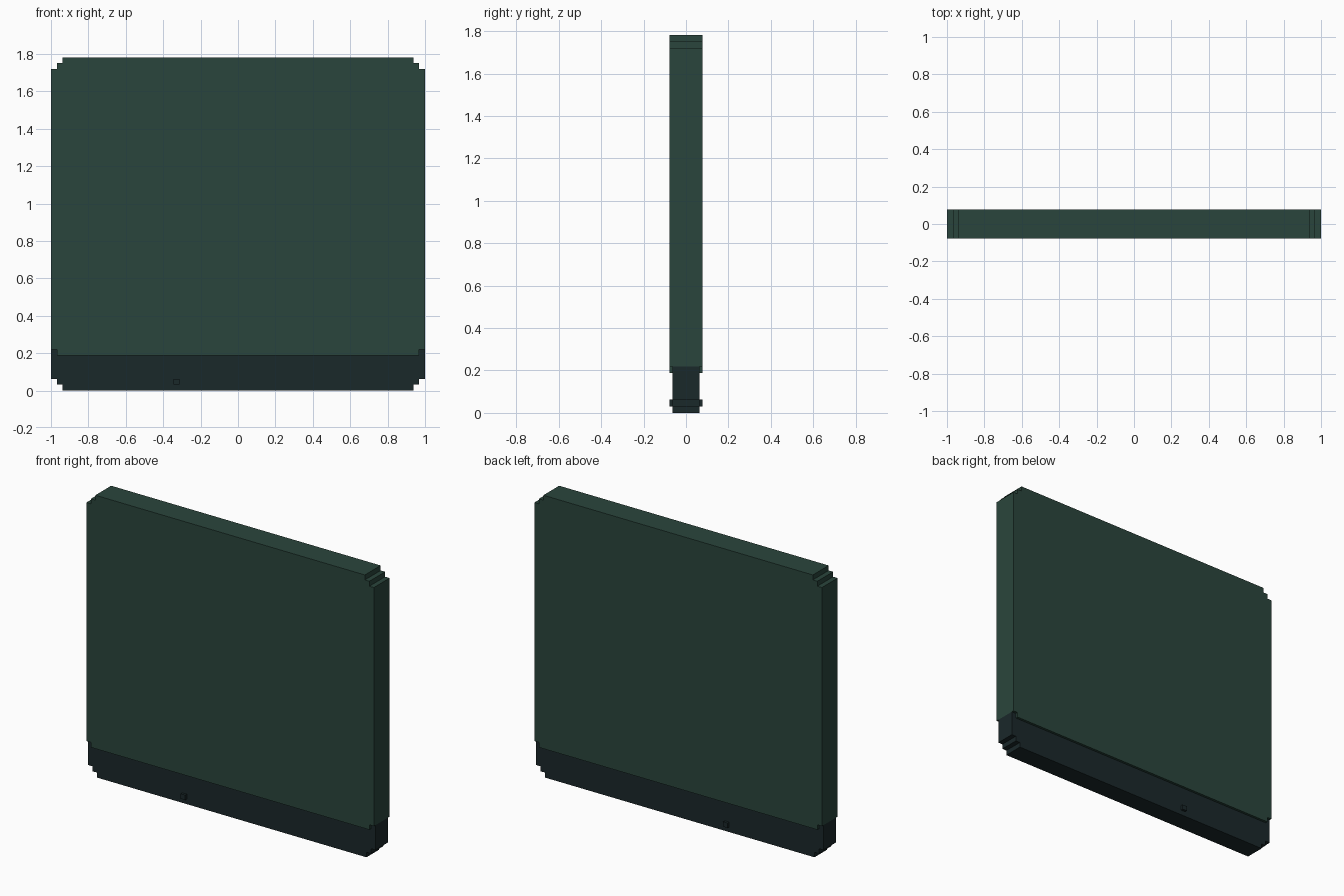
import bpy, bmesh

if "Cube" in bpy.data.objects:
    bpy.data.objects.remove(bpy.data.objects["Cube"])

U = 1 / 32  # grid unit shared by all stepped edges


def material(name, rgb):
    m = bpy.data.materials.new(name)
    m.diffuse_color = (*rgb, 1)
    m.use_nodes = True
    m.node_tree.nodes["Principled BSDF"].inputs["Base Color"].default_value = m.diffuse_color
    return m


def slab(name, half_profile, depth, mat, x=0, y=0):
    """Mirror a right-hand (x, z) half profile and extrude it along y."""
    outline = half_profile + [(-px, pz) for px, pz in reversed(half_profile)]
    bm = bmesh.new()
    face = bm.faces.new([bm.verts.new((px * U, -depth * U / 2, pz * U)) for px, pz in outline])
    ext = bmesh.ops.extrude_face_region(bm, geom=[face])
    verts = [v for v in ext["geom"] if isinstance(v, bmesh.types.BMVert)]
    bmesh.ops.translate(bm, verts=verts, vec=(0, depth * U, 0))
    bmesh.ops.recalc_face_normals(bm, faces=bm.faces)
    me = bpy.data.meshes.new(name)
    bm.to_mesh(me)
    bm.free()
    me.materials.append(mat)
    ob = bpy.data.objects.new(name, me)
    ob.location = (x * U, y * U, 0)
    bpy.context.collection.objects.link(ob)
    return ob


green = material("panel_green", (0.023, 0.06, 0.045))
dark = material("base_dark", (0.0103, 0.021, 0.023))

# Main panel with stepped top corners and notched bottom corners
slab("panel", [(31, 6), (31, 7), (32, 7), (32, 55), (31, 55), (31, 56), (30, 56), (30, 57)], 5, green)

# Thinner base with stepped bottom corners and tabs filling the panel notches
slab("base", [(30, 0), (30, 1), (31, 1), (31, 2), (32, 2), (32, 7), (31, 7), (31, 6)], 4, dark)

# Small square studs on both faces of the base
for label, side in (("front", -1), ("back", 1)):
    slab(label + "_stud", [(0.5, 1), (0.5, 2)], 0.5, dark, x=-10.5, y=side * 2.25)
